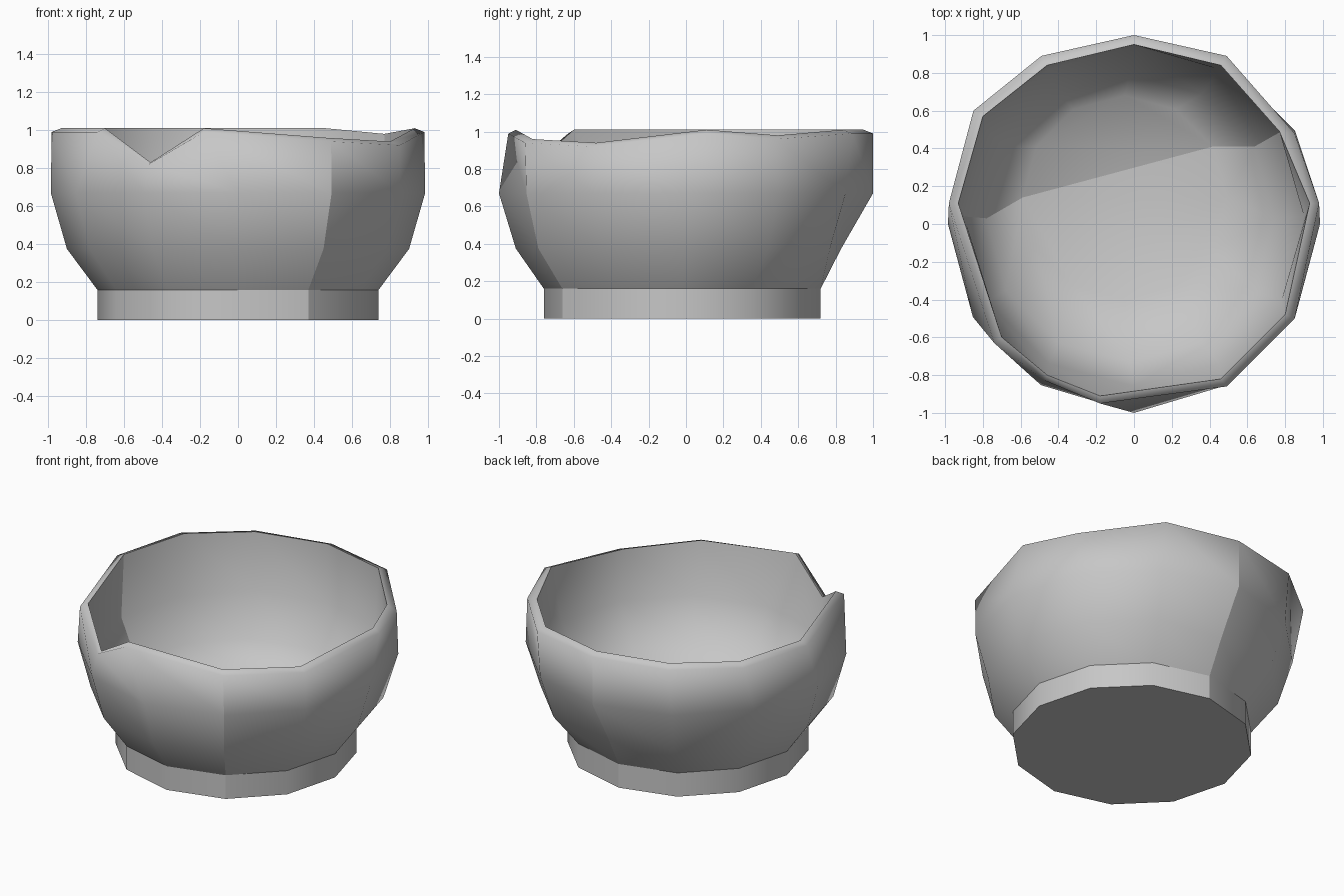
import bpy, bmesh, math

if "Cube" in bpy.data.objects:
    bpy.data.objects.remove(bpy.data.objects["Cube"])

N = 12
mat = bpy.data.materials.new("grey clay")
mat.diffuse_color = (0.57, 0.57, 0.57, 1)
mat.use_nodes = True
mat.node_tree.nodes["Principled BSDF"].inputs["Base Color"].default_value = mat.diffuse_color


def ring(radius, z, cx=0.0, cy=0.0):
    """Twelve points, clockwise from the back."""
    return [(cx + radius * math.sin(k * math.tau / N),
             cy + radius * math.cos(k * math.tau / N), z) for k in range(N)]


def build(name, rings, sharp_rings, seams, floor_crease=None):
    """Bridge rings of points into a closed smooth shell with chosen creases."""
    bm = bmesh.new()
    rows = [[bm.verts.new(p) for p in r] for r in rings]
    for a, b in zip(rows, rows[1:]):
        for k in range(N):
            j = (k + 1) % N
            bm.faces.new((a[k], b[k], b[j], a[j]))
    bm.faces.new(rows[0])
    last = rows[-1]
    if floor_crease:
        i, j = floor_crease
        bm.faces.new(last[i:j + 1])
        bm.faces.new(last[j:] + last[:i + 1])
        bm.edges.get((last[i], last[j])).smooth = False
    else:
        bm.faces.new(last)
    for f in bm.faces:
        f.smooth = True
    for i in sharp_rings:
        for k in range(N):
            bm.edges.get((rows[i][k], rows[i][(k + 1) % N])).smooth = False
    # upright creases: (column, first ring, last ring)
    for k, i0, i1 in seams:
        for i in range(i0, i1):
            bm.edges.get((rows[i][k], rows[i + 1][k])).smooth = False
    bmesh.ops.recalc_face_normals(bm, faces=bm.faces)
    me = bpy.data.meshes.new(name)
    bm.to_mesh(me)
    bm.free()
    me.materials.append(mat)
    ob = bpy.data.objects.new(name, me)
    bpy.context.collection.objects.link(ob)
    return ob


# foot
build("foot", [ring(0.74, 0, 0, -0.02), ring(0.74, 0.16, 0, -0.02)],
      [0, 1], [(0, 0, 1), (5, 0, 1)])

# uneven, chipped rim: outer and inner edge
rim_outer = [(0, 1, 0.99), (0.49, 0.89, 0.99), (0.85, 0.48, 0.96),
             (0.98, 0.11, 0.99), (0.85, -0.5, 0.92), (0.49, -0.86, 0.94),
             (-0.18, -0.95, 0.99), (-0.47, -0.83, 0.82), (-0.74, -0.63, 0.99),
             (-0.98, 0.11, 0.99), (-0.85, 0.6, 0.99), (-0.49, 0.89, 0.99)]
rim_inner = [(0, 0.95, 1.01), (0.46, 0.84, 1.01), (0.77, 0.49, 0.98),
             (0.93, 0.11, 1.01), (0.8, -0.48, 0.94), (0.46, -0.82, 0.96),
             (-0.18, -0.91, 1.01), (-0.46, -0.8, 0.83), (-0.7, -0.6, 1.01),
             (-0.93, 0.11, 1.01), (-0.8, 0.57, 1.01), (-0.46, 0.84, 1.01)]

# bowl: outer wall, rim, inner wall, floor
low = ring(0.9, 0.375, 0, -0.01)
low[0] = (0, 0.83, 0.375)
belly = ring(0.985, 0.67)
belly[0], belly[6] = (0, 1, 0.67), (0, -1, 0.67)
build("bowl",
      [ring(0.74, 0.16, 0, -0.02), low, belly, rim_outer, rim_inner,
       ring(0.9, 0.62, 0, 0.04), ring(0.76, 0.36, -0.02, 0.03),
       ring(0.54, 0.21, -0.05, 0.14)],
      [0, 4], [(0, 0, 3), (5, 0, 3), (2, 4, 7), (9, 4, 7)], (2, 9))
